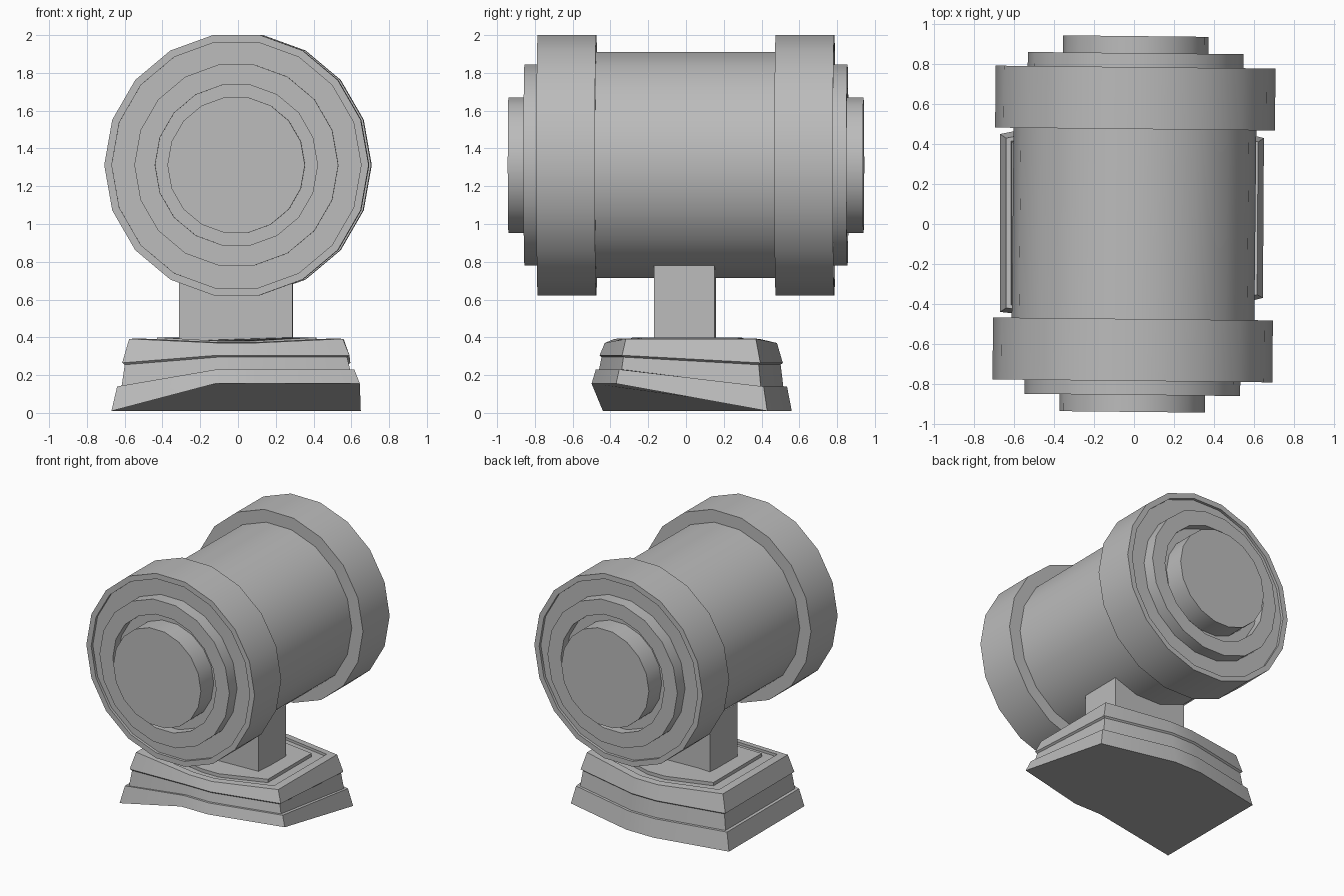
import bpy, bmesh, math
from mathutils import Vector, Matrix

cube = bpy.data.objects.get("Cube")
if cube:
    bpy.data.objects.remove(cube, do_unlink=True)

SIDES = 18
AXIS_Z = 1.312
TURN = Matrix.Rotation(math.radians(-0.6), 4, "Z")

grey = bpy.data.materials.new("plain_grey")
grey.use_nodes = True
grey.diffuse_color = (0.5, 0.5, 0.5, 1)
grey.node_tree.nodes["Principled BSDF"].inputs["Base Color"].default_value = grey.diffuse_color


def finish(name, bm, smooth=True):
    bmesh.ops.recalc_face_normals(bm, faces=bm.faces)
    mesh = bpy.data.meshes.new(name)
    bm.to_mesh(mesh)
    bm.free()
    mesh.materials.append(grey)
    obj = bpy.data.objects.new(name, mesh)
    bpy.context.collection.objects.link(obj)
    if smooth:
        bpy.ops.object.select_all(action="DESELECT")
        obj.select_set(True)
        bpy.context.view_layer.objects.active = obj
        bpy.ops.object.shade_smooth_by_angle(angle=math.radians(30))
    return obj


def skin(bm, rings):
    """Bridge successive vertex loops with quads."""
    for a, b in zip(rings, rings[1:]):
        for i in range(len(a)):
            j = (i + 1) % len(a)
            bm.faces.new((a[i], a[j], b[j], b[i]))


def lathe(name, profile, side=1):
    """Spin (radius, distance along y) points about the drum axis."""
    bm = bmesh.new()
    rings = []
    for r, y in profile:
        angles = [math.tau * k / SIDES for k in range(SIDES)]
        rings.append([bm.verts.new(TURN @ Vector((r * math.cos(a), side * y, AXIS_Z + r * math.sin(a))))
                      for a in angles])
    skin(bm, rings)
    bm.faces.new(rings[0])
    bm.faces.new(rings[-1])
    return finish(name, bm)


# Drum and its stepped ends
lathe("drum_body", [(0.607, -0.5), (0.607, 0.5)])
for label, side in (("front", -1), ("back", 1)):
    lathe(label + "_rim", [(0.59, 0.475), (0.7, 0.475), (0.7, 0.785), (0.66, 0.785), (0.66, 0.765)], side)
    lathe(label + "_ring", [(0.54, 0.76), (0.54, 0.855), (0.43, 0.855), (0.43, 0.79)], side)
    lathe(label + "_cap", [(0.364, 0.76), (0.364, 0.94)], side)

# Pillar between base and drum
bm = bmesh.new()
bmesh.ops.create_cube(bm, size=1, matrix=Matrix.Translation((-0.01, -0.005, 0.58)) @ TURN
                      @ Matrix.Diagonal((0.6, 0.32, 0.44, 1)))
finish("pillar", bm, smooth=False)

# Base: outline points are (x, y, lift weight, dip weight)
outline = [(-0.67, -0.44, 0, 0), (-0.12, -0.5, 1, 1), (0.1, -0.5, 1, 1), (0.645, -0.37, 1, 0),
           (0.65, 0.43, 0, 0), (0.1, 0.56, 0, 1), (-0.12, 0.56, 0, 1), (-0.67, 0.45, 0, 0)]
# Base levels are (scale, height, lift at the front right, dip at mid front and back)
levels = [(1, 0.01, 0.145, 0), (0.955, 0.14, 0.09, 0), (0.92, 0.14, 0.09, 0),
          (0.895, 0.255, 0.04, 0), (0.915, 0.265, 0.04, 0), (0.86, 0.392, 0, 0.022),
          (0.77, 0.394, 0, 0.02), (0.77, 0.375, 0, 0.02), (0.64, 0.375, 0, 0.02),
          (0.64, 0.4, 0, 0.02)]
bm = bmesh.new()
rings = [[bm.verts.new((x * s, y * s, z + lift * w - dip * d)) for x, y, w, d in outline]
         for s, z, lift, dip in levels]
skin(bm, rings)
bm.faces.new(rings[0])
bm.faces.new(rings[-1])
finish("base", bm)
